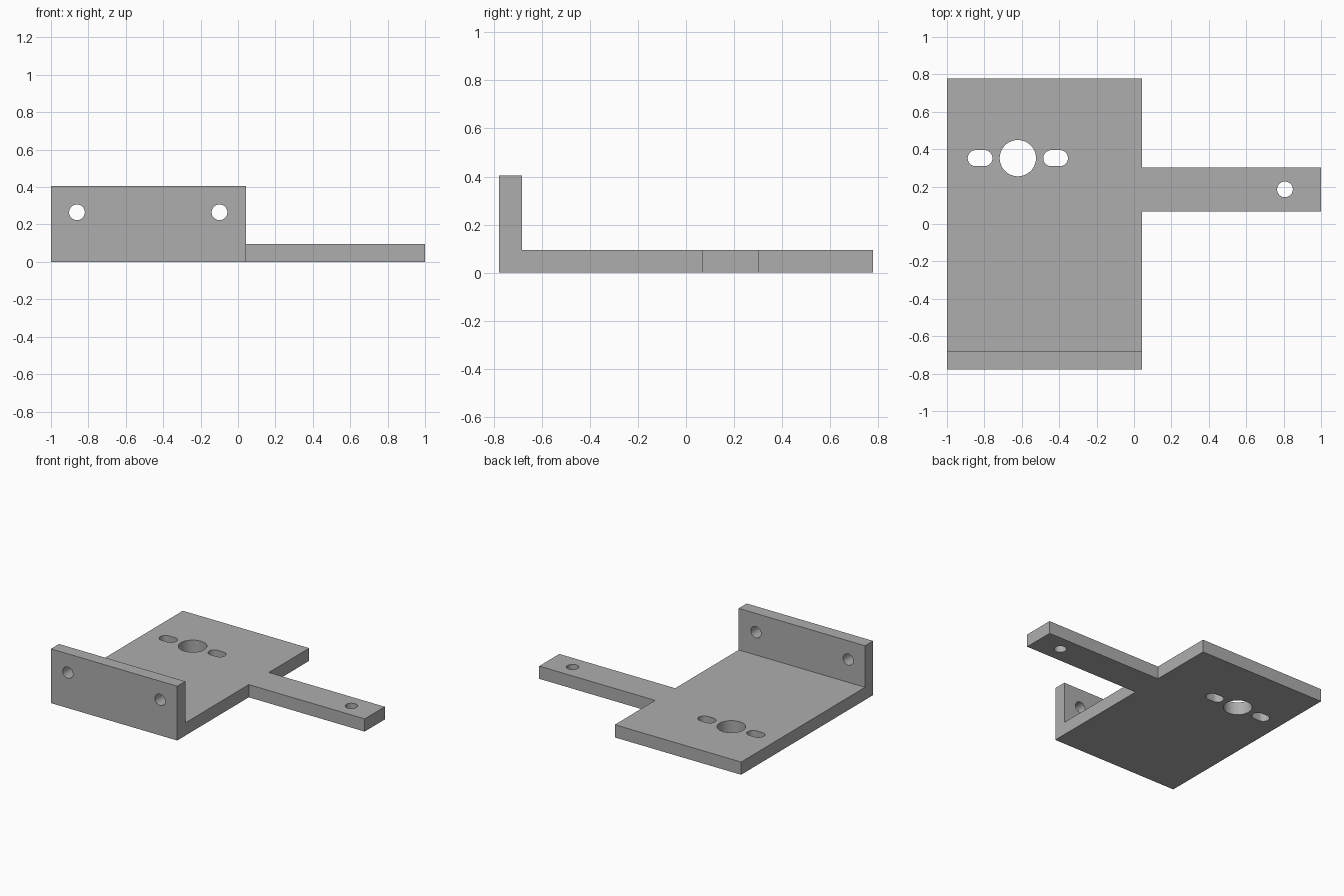
import bpy, bmesh, math
from mathutils import Matrix, Vector

default = bpy.data.objects.get("Cube")
if default:
    bpy.data.objects.remove(default, do_unlink=True)

# Main dimensions
LEFT, EDGE, RIGHT = -1.0, 0.043, 1.0
FRONT, BACK = -0.778, 0.778
THICK, HEIGHT = 0.095, 0.405
WALL = FRONT + THICK
ARM_FRONT, ARM_BACK = 0.066, 0.303

metal = bpy.data.materials.new("grey metal")
metal.use_nodes = True
grey = (0.42, 0.42, 0.42, 1)
metal.diffuse_color = grey
metal.node_tree.nodes["Principled BSDF"].inputs["Base Color"].default_value = grey


def make_object(name, bm):
    mesh = bpy.data.meshes.new(name)
    bm.to_mesh(mesh)
    bm.free()
    obj = bpy.data.objects.new(name, mesh)
    bpy.context.collection.objects.link(obj)
    mesh.materials.append(metal)
    return obj


def raise_faces(bm, faces, height):
    """Extrude faces upward and return the lifted faces."""
    lifted = bmesh.ops.extrude_face_region(bm, geom=faces)["geom"]
    verts = [g for g in lifted if isinstance(g, bmesh.types.BMVert)]
    bmesh.ops.translate(bm, verts=verts, vec=(0, 0, height))
    return [g for g in lifted if isinstance(g, bmesh.types.BMFace)]


# Bracket footprint: wall strip, plate and arm share their border vertices
bm = bmesh.new()
a, b, c, d, e, f, g, h, i, j = [bm.verts.new((x, y, 0)) for x, y in (
    (LEFT, FRONT), (EDGE, FRONT), (EDGE, WALL), (LEFT, WALL),
    (EDGE, ARM_FRONT), (EDGE, ARM_BACK), (EDGE, BACK), (LEFT, BACK),
    (RIGHT, ARM_FRONT), (RIGHT, ARM_BACK))]
footprint = [bm.faces.new(v) for v in ((a, b, c, d), (d, c, e, f, g, h), (e, i, j, f))]
tops = raise_faces(bm, footprint, THICK)

# Upright wall along the front
strip = min(tops, key=lambda face: face.calc_center_median().y)
raise_faces(bm, [strip], HEIGHT - THICK)
if strip.is_valid:
    bmesh.ops.delete(bm, geom=[strip], context="FACES_ONLY")
bmesh.ops.dissolve_limit(bm, angle_limit=0.01, verts=bm.verts[:], edges=bm.edges[:])
bmesh.ops.recalc_face_normals(bm, faces=bm.faces[:])
bracket = make_object("mounting_bracket", bm)

# Hole cutters
cut = bmesh.new()


def hole(centre, radius, slot=0.0, rotation=Matrix()):
    """Round cutter, stretched into a slot along x by half-length slot."""
    n = 48
    ring = []
    for k in range(n):
        t = math.tau * (k + 0.5) / n
        x = radius * math.cos(t)
        ring.append((x + math.copysign(slot, x), radius * math.sin(t)))
    lower, upper = [[cut.verts.new(Vector(centre) + rotation @ Vector((x, y, z)))
                     for x, y in ring] for z in (-0.1, 0.1)]
    cut.faces.new(lower[::-1])
    cut.faces.new(upper)
    for k in range(n):
        m = (k + 1) % n
        cut.faces.new((lower[k], lower[m], upper[m], upper[k]))


mid = THICK / 2
hole((-0.621, 0.352, mid), 0.097)
for side in (-1, 1):
    hole((-0.621 + side * 0.202, 0.352, mid), 0.043, slot=0.023)
    hole((-0.48 + side * 0.381, FRONT + mid, 0.265), 0.042,
         rotation=Matrix.Rotation(math.pi / 2, 4, "X"))
hole((0.807, 0.185, mid), 0.042)
bmesh.ops.recalc_face_normals(cut, faces=cut.faces[:])
cutter = make_object("hole_cutter", cut)
cutter.hide_render = True

# Cut the holes, then drop the cutter
mod = bracket.modifiers.new("holes", "BOOLEAN")
mod.operation = "DIFFERENCE"
mod.solver = "EXACT"
mod.object = cutter
bpy.ops.object.select_all(action="DESELECT")
bracket.select_set(True)
bpy.context.view_layer.objects.active = bracket
bpy.ops.object.modifier_apply(modifier=mod.name)
bpy.data.objects.remove(cutter, do_unlink=True)
bpy.ops.object.shade_smooth_by_angle(angle=math.radians(30))
